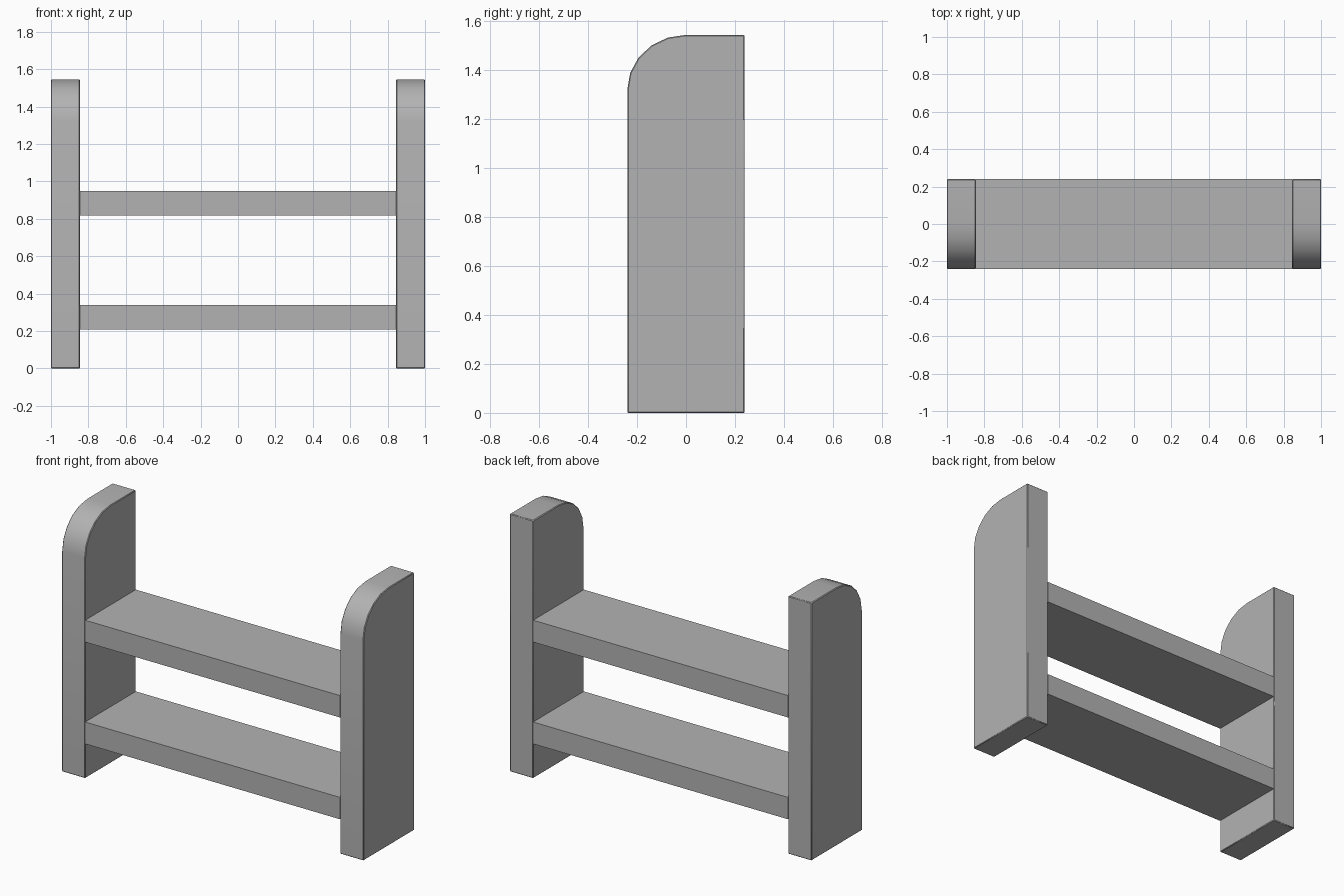
import bpy, bmesh
from math import sin, cos, pi

cube = bpy.data.objects.get("Cube")
if cube:
    bpy.data.objects.remove(cube, do_unlink=True)

DEPTH = 0.24      # half depth of the unit
HEIGHT = 1.545
INNER, OUTER = 0.845, 1.0

grey = bpy.data.materials.new("plain grey")
grey.use_nodes = True
colour = (0.45, 0.45, 0.45, 1)
grey.diffuse_color = colour
grey.node_tree.nodes["Principled BSDF"].inputs["Base Color"].default_value = colour


def extrude_profile(name, profile, x0, x1, bevel):
    """Extrude a (y, z) profile along x from x0 to x1."""
    bm = bmesh.new()
    face = bm.faces.new([bm.verts.new((x0, y, z)) for y, z in profile])
    ext = bmesh.ops.extrude_face_region(bm, geom=[face])
    verts = [v for v in ext["geom"] if isinstance(v, bmesh.types.BMVert)]
    bmesh.ops.translate(bm, verts=verts, vec=(x1 - x0, 0, 0))
    bmesh.ops.recalc_face_normals(bm, faces=bm.faces)
    mesh = bpy.data.meshes.new(name)
    bm.to_mesh(mesh)
    bm.free()
    mesh.materials.append(grey)
    obj = bpy.data.objects.new(name, mesh)
    bpy.context.collection.objects.link(obj)
    bpy.ops.object.select_all(action="DESELECT")
    obj.select_set(True)
    bpy.context.view_layer.objects.active = obj
    bpy.ops.object.shade_smooth_by_angle(angle=pi / 6)
    if bevel:
        mod = obj.modifiers.new("soft edges", "BEVEL")
        mod.width = bevel
        mod.segments = 1
        mod.limit_method = "ANGLE"
    return obj


# Side panels with a rounded upper front corner
arc = [(-DEPTH * cos(a), 1.32 + (HEIGHT - 1.32) * sin(a))
       for a in (pi / 2 * i / 5 for i in range(6))]
panel = [(DEPTH, HEIGHT), (DEPTH, 0), (-DEPTH, 0)] + arc
for side, sign in (("left", 1), ("right", -1)):
    extrude_profile(side + "_side_panel", panel, sign * INNER, sign * OUTER, 0.004)

# Shelves between the panels
for name, bottom, top in (("lower_shelf", 0.207, 0.338), ("upper_shelf", 0.817, 0.948)):
    shelf = [(-DEPTH, bottom), (DEPTH, bottom), (DEPTH, top), (-DEPTH, top)]
    extrude_profile(name, shelf, -INNER, INNER, 0)
